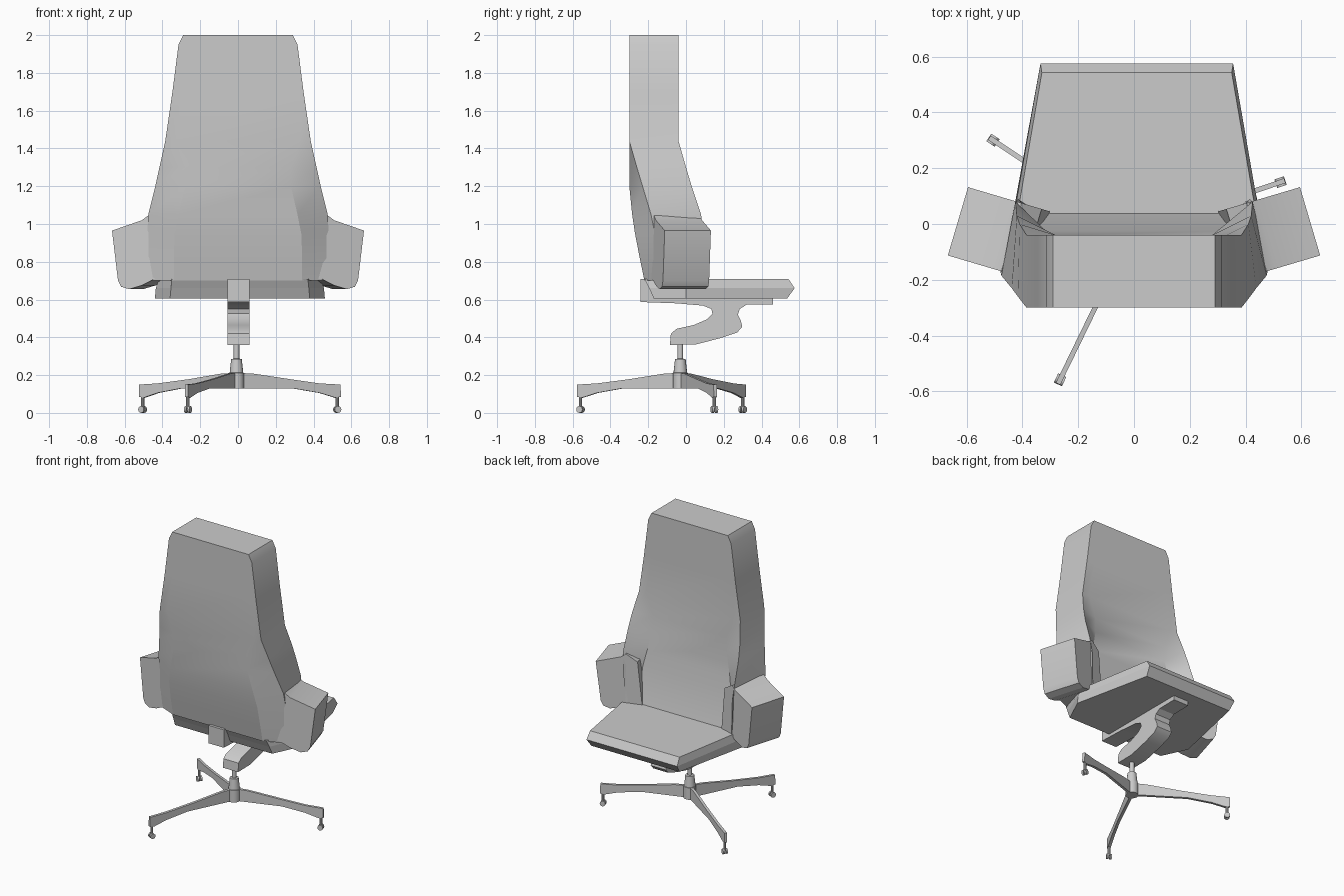
import bpy, math
from math import sin, cos, atan2, hypot, radians
from mathutils import Matrix, Vector

if "Cube" in bpy.data.objects:
    bpy.data.objects.remove(bpy.data.objects["Cube"])


def loft(name, rings, smooth=None):
    """Closed skin through rings with equal point counts, capped at both ends."""
    n = len(rings[0])
    verts = [p for r in rings for p in r]
    faces = [tuple(range(n))[::-1], tuple(range(len(verts) - n, len(verts)))]
    for k in range(len(rings) - 1):
        for i in range(n):
            j = (i + 1) % n
            faces.append((k * n + i, k * n + j, (k + 1) * n + j, (k + 1) * n + i))
    me = bpy.data.meshes.new(name)
    me.from_pydata(verts, [], faces)
    ob = bpy.data.objects.new(name, me)
    bpy.context.collection.objects.link(ob)
    bpy.ops.object.select_all(action='DESELECT')
    ob.select_set(True)
    bpy.context.view_layer.objects.active = ob
    bpy.ops.object.mode_set(mode='EDIT')
    bpy.ops.mesh.select_all(action='SELECT')
    bpy.ops.mesh.normals_make_consistent(inside=False)
    bpy.ops.object.mode_set(mode='OBJECT')
    if smooth:
        bpy.ops.object.shade_smooth_by_angle(angle=radians(smooth))
    return ob


def prism(name, profile, t0, t1, matrix, smooth=None):
    """Extrude a (u, z) profile sideways from t0 to t1, placed by a matrix."""
    return loft(name, [[matrix @ Vector((u, t, z)) for u, z in profile]
                       for t in (t0, t1)], smooth)


def lathe(name, profile, x, y, sides=16):
    """Turned part from (radius, z) pairs."""
    rings = [[(x + r * cos(a * math.tau / sides), y + r * sin(a * math.tau / sides), z)
              for a in range(sides)] for r, z in profile]
    return loft(name, rings, 35)


# backrest shell: z, inner x, edge x (back, front), inner y (back, front), edge y (back, front)
rows = [
    (0.70, .34, .47, .40, -.22, .04, -.165, .08),
    (0.82, .34, .48, .41, -.245, .01, -.165, .085),
    (0.95, .335, .48, .415, -.27, -.01, -.165, .09),
    (1.05, .315, .475, .425, -.285, -.025, -.185, .08),
    (1.20, .28, .438, .42, -.30, -.04, -.23, .03),
    (1.30, .28, .416, .41, -.30, -.04, -.26, 0),
    (1.44, .33, .385, .385, -.30, -.04, -.30, -.04),
    (1.70, .29, .347, .347, -.30, -.04, -.30, -.04),
    (1.95, .27, .315, .315, -.30, -.04, -.30, -.04),
    (2.00, .26, .29, .29, -.30, -.04, -.30, -.04),
]
rings = []
for z, ix, ebx, efx, iyb, iyf, eyb, eyf in rows:
    half = [(ix, iyb), (ebx, eyb), (efx, eyf), (ix, iyf)]
    rings.append([(x, y, z) for x, y in half] + [(-x, y, z) for x, y in half[::-1]])
loft("backrest", rings, 25)

# armrest blocks, turned outwards
arm = [(-.11, .71), (-.08, 1.0), (-.005, 1.045), (.03, 1.02), (.195, .965), (.162, .70),
       (.145, .668), (.10, .655), (.03, .675), (-.04, .71)]
place = Matrix.Translation((.48, -.168, 0)) @ Matrix.Rotation(radians(16.5), 4, 'Z')
for side, mirror in (("right", 1), ("left", -1)):
    prism(side + "_armrest", arm, 0, .255, Matrix.Diagonal((mirror, 1, 1, 1)) @ place, 30)

# seat cushion with bevelled front and rear edges
seat = []
for z, half in ((.605, [(.335, .535), (.45, 0), (.37, -.17)]),
                (.66, [(.345, .575), (.445, 0), (.365, -.195)]),
                (.71, [(.34, .542), (.43, .02), (.36, -.22)])):
    seat.append([(x + .01, y, z) for x, y in half] + [(.01 - x, y, z) for x, y in half[::-1]])
loft("seat", seat)

# curved spring support under the seat
support = [(-.24, .71), (-.24, .587), (-.05, .58), (.09, .568), (.135, .55), (.14, .525),
           (.11, .495), (.04, .465), (-.05, .445), (-.08, .42), (-.085, .36), (.05, .362),
           (.18, .395), (.27, .425), (.298, .455), (.29, .49), (.275, .52), (.285, .55),
           (.32, .573), (.46, .575), (.46, .607), (-.17, .607), (-.17, .71)]
prism("spring_support", support, -.06, .055, Matrix.Rotation(radians(90), 4, 'Z'), 30)

# pedestal
cx, cy = -.008, -.03
lathe("pedestal", [(.04, .13), (.04, .212), (.036, .213), (.028, .285), (.015, .287),
                   (.015, .365)], cx, cy)

# three legs with casters
for i, (ex, ey) in enumerate(((-.505, .30), (.525, .15), (-.265, -.558)), 1):
    dx, dy = ex - cx, ey - cy
    d = hypot(dx, dy)
    leg = [(0, .13), (0, .212), (.09, .208), (.3, .178), (d - .1, .156), (d + .016, .15),
           (d + .018, .085), (d - .01, .08), (d - .1, .106), (d - .25, .13)]
    m = Matrix.Translation((cx, cy, 0)) @ Matrix.Rotation(atan2(dy, dx), 4, 'Z')
    prism(f"leg_{i}", leg, -.009, .009, m, 25)
    lathe(f"caster_stem_{i}", [(.009, .025), (.009, .1)], ex, ey, 10)
    for s in (-1, 1):
        wheel = [(.018 * cos(a * math.tau / 12), .018 + .018 * sin(a * math.tau / 12))
                 for a in range(12)]
        prism(f"caster_wheel_{i}_{'a' if s < 0 else 'b'}", wheel, s * .004, s * .016, m
              @ Matrix.Translation((d, 0, 0)), 35)
